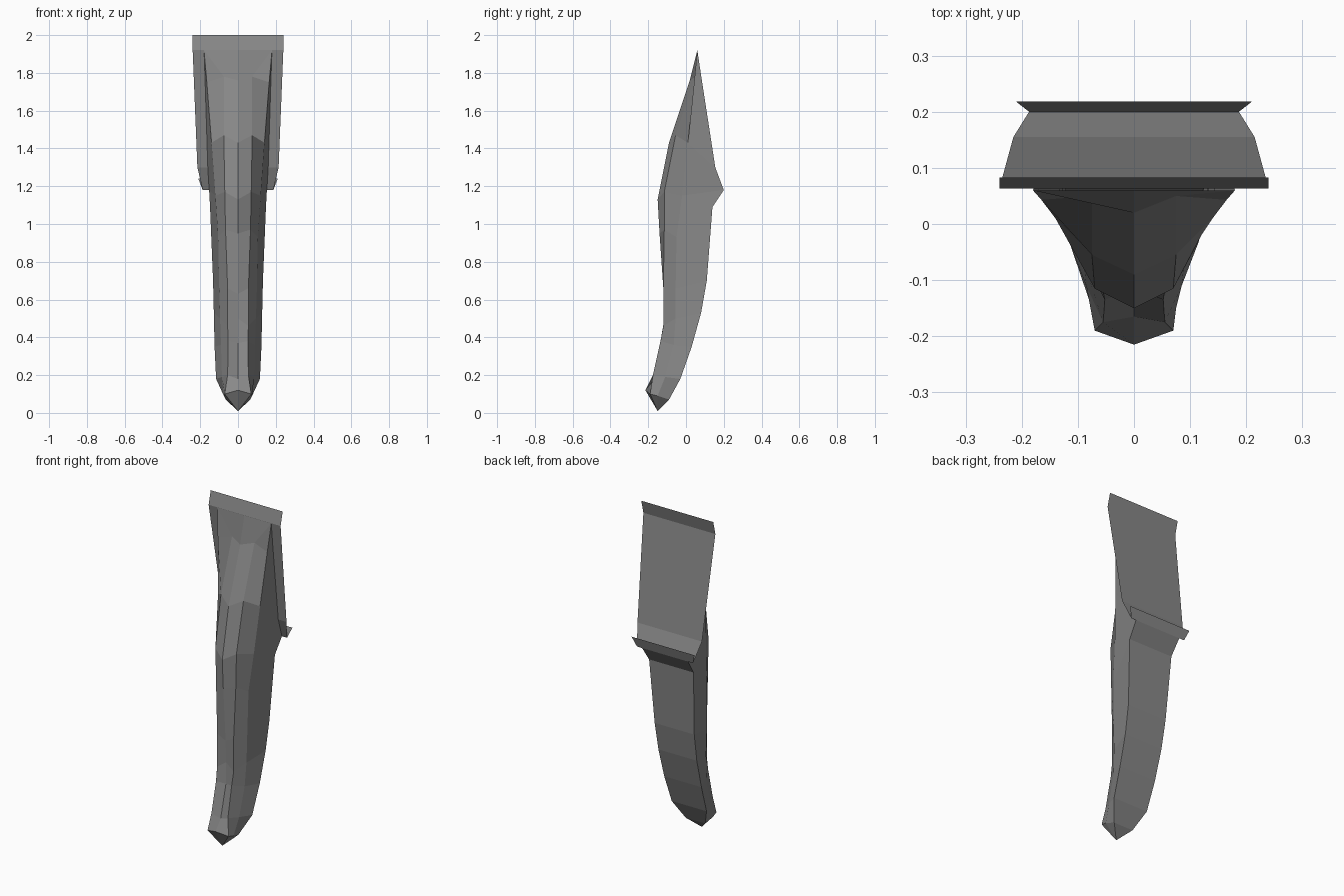
import bpy, bmesh

cube = bpy.data.objects.get("Cube")
if cube:
    bpy.data.objects.remove(cube, do_unlink=True)

grey = bpy.data.materials.new("mid_grey")
grey.use_nodes = True
colour = (0.25, 0.25, 0.25, 1.0)
grey.diffuse_color = colour
grey.node_tree.nodes["Principled BSDF"].inputs["Base Color"].default_value = colour


def add_object(name, bm):
    mesh = bpy.data.meshes.new(name)
    bm.to_mesh(mesh)
    bm.free()
    mesh.materials.append(grey)
    obj = bpy.data.objects.new(name, mesh)
    bpy.context.collection.objects.link(obj)
    return obj


def mirrored(p):
    return (-p[0], p[1], p[2])


# Rails of the left half, top to bottom: (x, y, z)
keel = [(0, .06, 1.92), (0, .02, 1.76), (0, -.09, 1.43), (0, -.15, 1.13),
        (0, -.14, .95), (0, -.118, .63), (0, -.114, .5), (0, -.115, .37),
        (0, -.165, .18), (0, -.215, .12), (0, -.15, .01)]
shoulder = [(.18, .06, 1.92), (.075, .05, 1.78), (.075, -.055, 1.47), (.07, -.115, 1.17),
            (.066, -.115, .97), (.055, -.12, .66), (.055, -.12, .46), (.052, -.135, .38),
            (.055, -.175, .2), (.07, -.19, .10), (0, -.15, .01)]
crease = [(.18, .06, 1.92), (.165, .043, 1.75), (.14, .01, 1.43), (.12, -.02, 1.15),
          (.105, -.05, .93), (.1, -.055, .66), (.095, -.055, .5), (.09, -.065, .36),
          (.085, -.11, .19), (.075, -.15, .09), (0, -.15, .01)]
back = [(.18, .06, 1.92), (.175, .081, 1.78), (.16, .155, 1.30), (.153, .2, 1.18),
        (.148, .14, 1.09), (.132, .11, .7), (.128, .08, .53), (.124, .03, .35),
        (.116, -.03, .18), (.065, -.09, .07), (0, -.15, .01)]

# Tapered body: skin neighbouring rails right round
bm = bmesh.new()
rails = [keel, shoulder, crease, back]
rails += [[mirrored(p) for p in rail] for rail in (back, crease, shoulder)]
loops = [[bm.verts.new(p) for p in rail] for rail in rails]
for i, a in enumerate(loops):
    b = loops[(i + 1) % len(loops)]
    start = 3 if i == 3 else 0      # the back plate closes the upper back
    for j in range(start, len(a) - 1):
        bm.faces.new((a[j], a[j + 1], b[j + 1], b[j]))
bmesh.ops.remove_doubles(bm, verts=bm.verts[:], dist=0.0005)
bmesh.ops.dissolve_degenerate(bm, edges=bm.edges[:], dist=0.0005)
bmesh.ops.recalc_face_normals(bm, faces=bm.faces[:])
add_object("tapered_body", bm)


# Thin sheets spanning both sides, described by one edge
def add_sheet(name, edge):
    bm = bmesh.new()
    left = [bm.verts.new(p) for p in edge]
    right = [bm.verts.new(mirrored(p)) for p in edge]
    for j in range(len(edge) - 1):
        bm.faces.new((left[j], left[j + 1], right[j + 1], right[j]))
    add_object(name, bm)


add_sheet("top_lip", [(.24, .083, 2.0), (.24, .063, 1.92)])
add_sheet("back_plate", [(.24, .063, 1.92), (.215, .155, 1.30), (.187, .2, 1.18)])
add_sheet("lower_lip", [(.21, .218, 1.24), (.187, .2, 1.18)])
